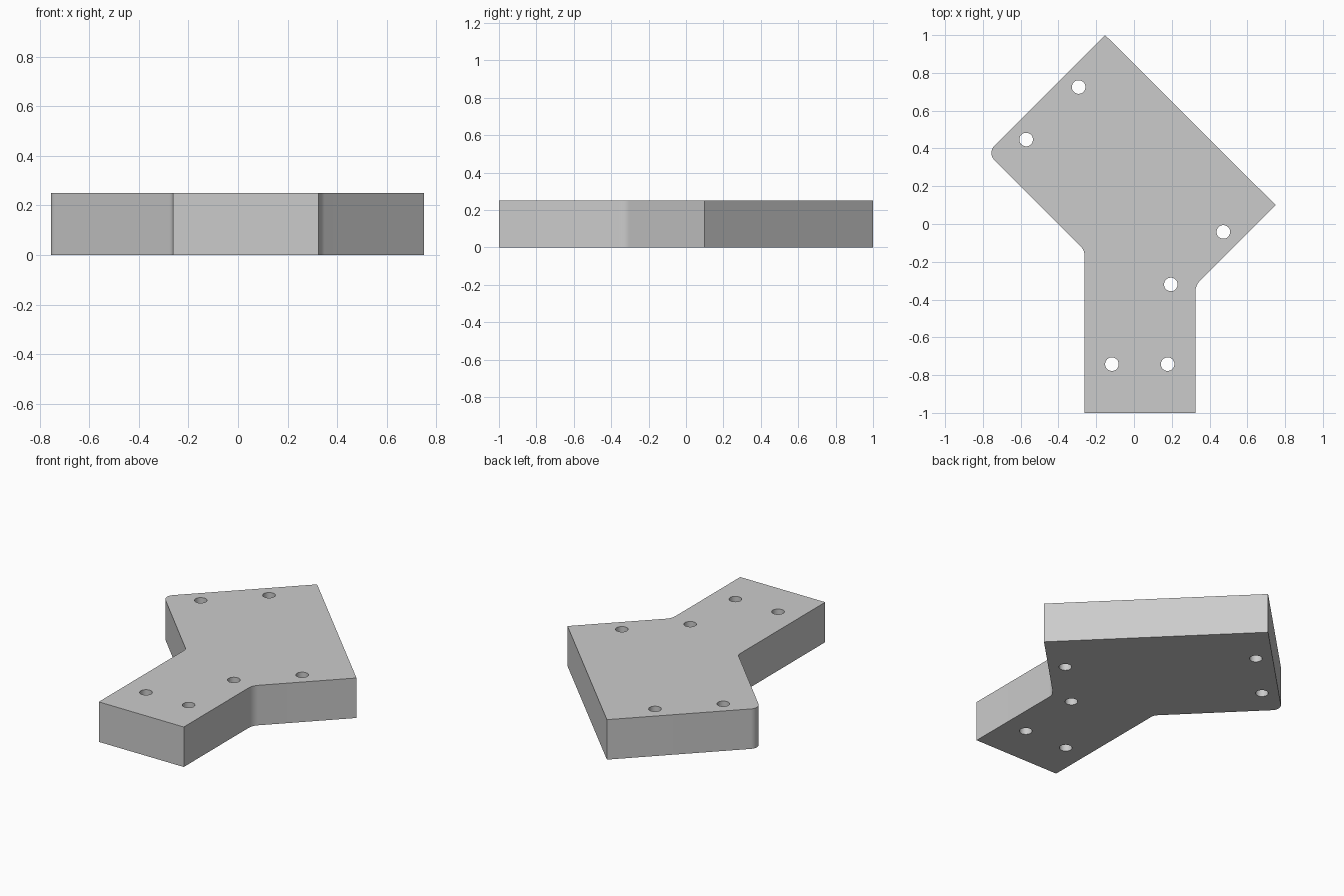
import bpy, bmesh, math
from mathutils import Vector

cube = bpy.data.objects.get("Cube")
if cube:
    bpy.data.objects.remove(cube, do_unlink=True)

HEIGHT = 0.25
HOLE_RADIUS = 0.036

grey = bpy.data.materials.new("light grey")
grey.use_nodes = True
grey.diffuse_color = (0.6, 0.6, 0.6, 1)
grey.node_tree.nodes["Principled BSDF"].inputs["Base Color"].default_value = (0.6, 0.6, 0.6, 1)


def rounded_outline(corners, steps=10):
    """Replace each corner (x, y, radius) by a tangent arc."""
    points = []
    for i, (x, y, r) in enumerate(corners):
        p = Vector((x, y, 0))
        if not r:
            points.append(p)
            continue
        a = (Vector((*corners[i - 1][:2], 0)) - p).normalized()
        b = (Vector((*corners[(i + 1) % len(corners)][:2], 0)) - p).normalized()
        half = a.angle(b) / 2
        centre = p + (a + b).normalized() * r / math.sin(half)
        start = p + a * r / math.tan(half) - centre
        end = p + b * r / math.tan(half) - centre
        for k in range(steps + 1):
            points.append(centre + start.lerp(end, k / steps).normalized() * r)
    return points


def circle(x, y, radius, sides=32):
    return [Vector((x + radius * math.cos(math.tau * k / sides),
                    y + radius * math.sin(math.tau * k / sides), 0)) for k in range(sides)]


def add_loop(bm, points):
    verts = [bm.verts.new(p) for p in points]
    return [bm.edges.new((verts[k - 1], verts[k])) for k in range(len(verts))]


bm = bmesh.new()

# Outline: straight stem with a diagonal head
edges = add_loop(bm, rounded_outline([
    (-0.263, -1, 0), (0.325, -1, 0), (0.325, -0.325, 0.085), (0.75, 0.1, 0),
    (-0.153, 1, 0), (-0.777, 0.376, 0.054), (-0.263, -0.139, 0.05)]))

# Screw holes: a pair at each end and a pair along the lower right edge
for x, y in [(-0.293, 0.725), (-0.571, 0.447), (0.473, -0.042),
             (0.195, -0.32), (-0.117, -0.742), (0.178, -0.742)]:
    edges += add_loop(bm, circle(x, y, HOLE_RADIUS))

# Fill the outline around the holes and raise it to full thickness
bmesh.ops.triangle_fill(bm, edges=edges, use_beauty=True, normal=(0, 0, 1))
raised = bmesh.ops.extrude_face_region(bm, geom=bm.faces[:], use_keep_orig=True)["geom"]
bmesh.ops.translate(bm, vec=(0, 0, HEIGHT),
                    verts=[g for g in raised if isinstance(g, bmesh.types.BMVert)])
bmesh.ops.recalc_face_normals(bm, faces=bm.faces[:])

mesh = bpy.data.meshes.new("angled_plate")
bm.to_mesh(mesh)
bm.free()
mesh.materials.append(grey)
plate = bpy.data.objects.new("angled_plate", mesh)
bpy.context.collection.objects.link(plate)

bpy.ops.object.select_all(action='DESELECT')
plate.select_set(True)
bpy.context.view_layer.objects.active = plate
bpy.ops.object.shade_smooth_by_angle(angle=math.radians(30))
